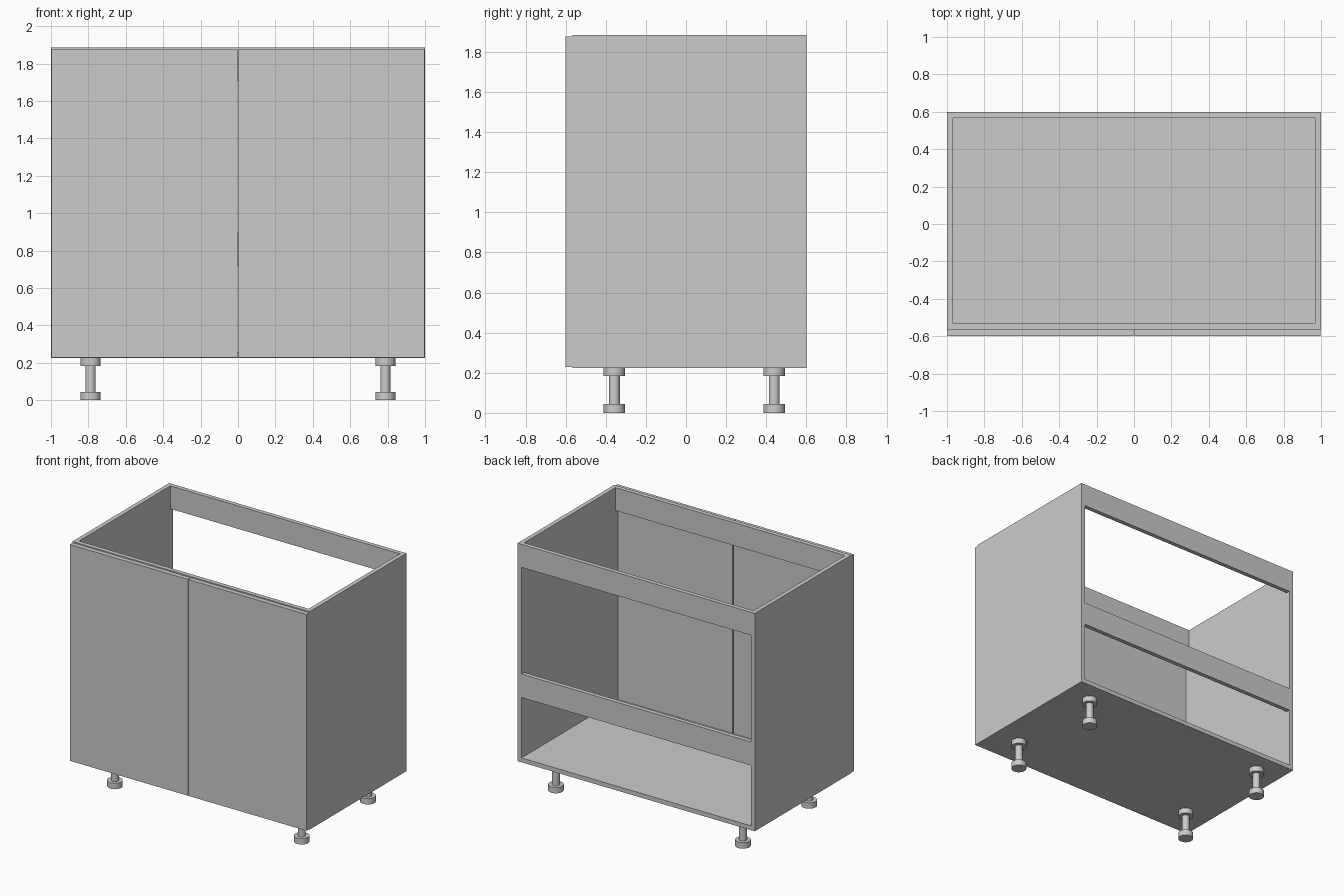
import bpy, bmesh, math

if "Cube" in bpy.data.objects:
    bpy.data.objects.remove(bpy.data.objects["Cube"])

T = 0.033                   # board thickness
Z0, Z1 = 0.225, 1.885       # carcass bottom and top
YF, YB = -0.565, 0.6        # carcass front and back
XI = 1.0 - T                # inside face of the side panels


def add_object(name, bm):
    bmesh.ops.recalc_face_normals(bm, faces=bm.faces)
    mesh = bpy.data.meshes.new(name)
    bm.to_mesh(mesh)
    bm.free()
    obj = bpy.data.objects.new(name, mesh)
    bpy.context.collection.objects.link(obj)
    return obj


def box(name, x, y, z):
    """Board spanning the (min, max) ranges x, y and z."""
    bm = bmesh.new()
    bmesh.ops.create_cube(bm, size=1)
    for v in bm.verts:
        v.co = [lo + (c + 0.5) * (hi - lo) for c, (lo, hi) in zip(v.co, (x, y, z))]
    return add_object(name, bm)


def lathe(name, profile, loc, sides=32):
    """Turn an (r, z) profile around the z axis."""
    bm = bmesh.new()
    verts = [bm.verts.new((r, 0, z)) for r, z in profile]
    edges = [bm.edges.new(p) for p in zip(verts, verts[1:])]
    bmesh.ops.spin(bm, geom=verts + edges, cent=(0, 0, 0), axis=(0, 0, 1),
                   angle=math.tau, steps=sides, use_duplicate=False)
    bmesh.ops.remove_doubles(bm, verts=bm.verts, dist=1e-5)
    obj = add_object(name, bm)
    obj.location = loc
    bpy.ops.object.select_all(action='DESELECT')
    obj.select_set(True)
    bpy.context.view_layer.objects.active = obj
    bpy.ops.object.shade_smooth_by_angle(angle=math.radians(35))
    return obj


# Side panels and doors, mirrored left and right
for side, s in (("left", -1), ("right", 1)):
    box(side + "_side_panel", sorted((s * XI, s)), (YF, YB), (Z0, Z1))
    box(side + "_door", sorted((s * 0.003, s * 0.998)), (-0.6, YF), (0.228, 1.876))

# Floor board
box("bottom_panel", (-XI, XI), (YF, YB), (Z0, Z0 + T))

# Cross rails between the sides
box("front_top_rail", (-XI, XI), (YF, YF + T), (1.71, Z1))
box("back_top_rail", (-XI, XI), (YB - T, YB), (1.71, Z1))
box("back_middle_rail", (-XI, XI), (YB - T, YB), (0.718, 0.897))

# Turned legs with a foot disc and a mounting disc
LEG = [(0, 0), (0.054, 0), (0.054, 0.045), (0.027, 0.045),
       (0.027, 0.183), (0.054, 0.183), (0.054, Z0), (0, Z0)]
for row, y in (("front", -0.357), ("back", 0.44)):
    for side, s in (("left", -1), ("right", 1)):
        lathe(f"{row}_{side}_leg", LEG, (s * 0.788, y, 0))
